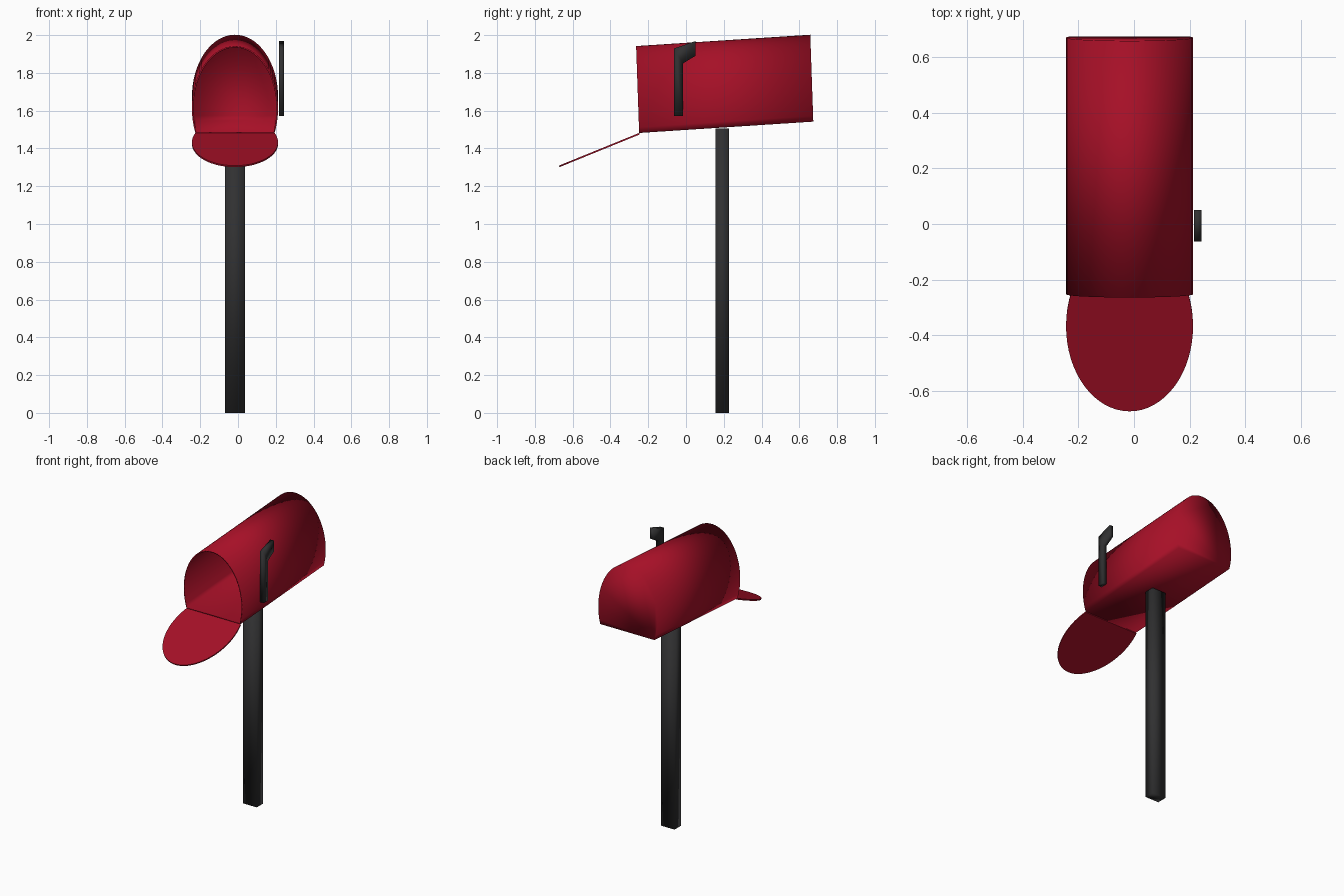
import bpy, bmesh, math
from mathutils import Vector

cube = bpy.data.objects.get("Cube")
if cube:
    bpy.data.objects.remove(cube, do_unlink=True)


def material(name, colour):
    m = bpy.data.materials.new(name)
    m.use_nodes = True
    m.diffuse_color = (*colour, 1)
    m.node_tree.nodes["Principled BSDF"].inputs["Base Color"].default_value = (*colour, 1)
    return m


red = material("red paint", (0.38, 0.005, 0.02))
black = material("black metal", (0.03, 0.03, 0.031))

CENTRE_X = -0.016
HALF_WIDTH = 0.228
HEIGHT = 0.46
MIDDLE = 0.13       # height of the widest point of the arch


def arch(segments=40):
    """Ellipse cut flat at its base, as (x, height) pairs."""
    rise = HEIGHT - MIDDLE
    start = -math.asin(MIDDLE / rise)
    sweep = math.pi - 2 * start
    angles = [start + sweep * i / segments for i in range(segments + 1)]
    return [(CENTRE_X + HALF_WIDTH * math.cos(a), MIDDLE + rise * math.sin(a)) for a in angles]


def loft(name, near, far, mat, cap_near=True, smooth=True):
    """Skin between two matching outlines, with the ends capped."""
    bm = bmesh.new()
    a = [bm.verts.new(p) for p in near]
    b = [bm.verts.new(p) for p in far]
    for i in range(len(a)):
        j = (i + 1) % len(a)
        bm.faces.new((a[i], a[j], b[j], b[i]))
    bm.faces.new(b)
    if cap_near:
        bm.faces.new(a[::-1])
    bmesh.ops.recalc_face_normals(bm, faces=bm.faces)
    mesh = bpy.data.meshes.new(name)
    bm.to_mesh(mesh)
    bm.free()
    mesh.materials.append(mat)
    obj = bpy.data.objects.new(name, mesh)
    bpy.context.collection.objects.link(obj)
    for p in mesh.polygons:
        p.use_smooth = smooth
    return obj


# Box: arched shell, open at the front and tipped slightly up to the back
front_base = Vector((0, -0.248, 1.482))
back_base = Vector((0, 0.674, 1.542))
lean = Vector((0, -0.035, 1))


def section(base):
    return [base + Vector((x, 0, 0)) + lean * h for x, h in arch()]


box = loft("box_shell", section(front_base), section(back_base), red, cap_near=False)
# the open loft is oriented outward from its rear cap
bm = bmesh.new()
bm.from_mesh(box.data)
bm.faces.ensure_lookup_table()
rear = max(bm.faces, key=lambda f: f.calc_center_median().y)
if rear.normal.y < 0:
    bmesh.ops.reverse_faces(bm, faces=bm.faces)
bm.to_mesh(box.data)
bm.free()
wall = box.modifiers.new("wall", 'SOLIDIFY')
wall.thickness = 0.008
wall.offset = -1

# Door: the same arch, folded down in front
fold = Vector((0, -0.425, -0.173)) / HEIGHT
thick = Vector((0, 0.003, -0.008))
top = [front_base + Vector((x, 0, 0)) + fold * h for x, h in arch()]
loft("door", top, [p + thick for p in top], red, smooth=False)

# Post
corners = [(-0.07, 0.157), (0.036, 0.157), (0.036, 0.227), (-0.07, 0.227)]
loft("post", [(x, y, 0) for x, y in corners], [(x, y, 1.505) for x, y in corners], black)

# Signal flag on the left side: stem with a slanted head
outline = [(-0.063, 1.572), (-0.016, 1.572), (-0.016, 1.85),
           (0.05, 1.89), (0.05, 1.968), (-0.063, 1.93)]
loft("signal_flag", [(0.216, y, z) for y, z in outline],
     [(0.243, y, z) for y, z in outline], black)
